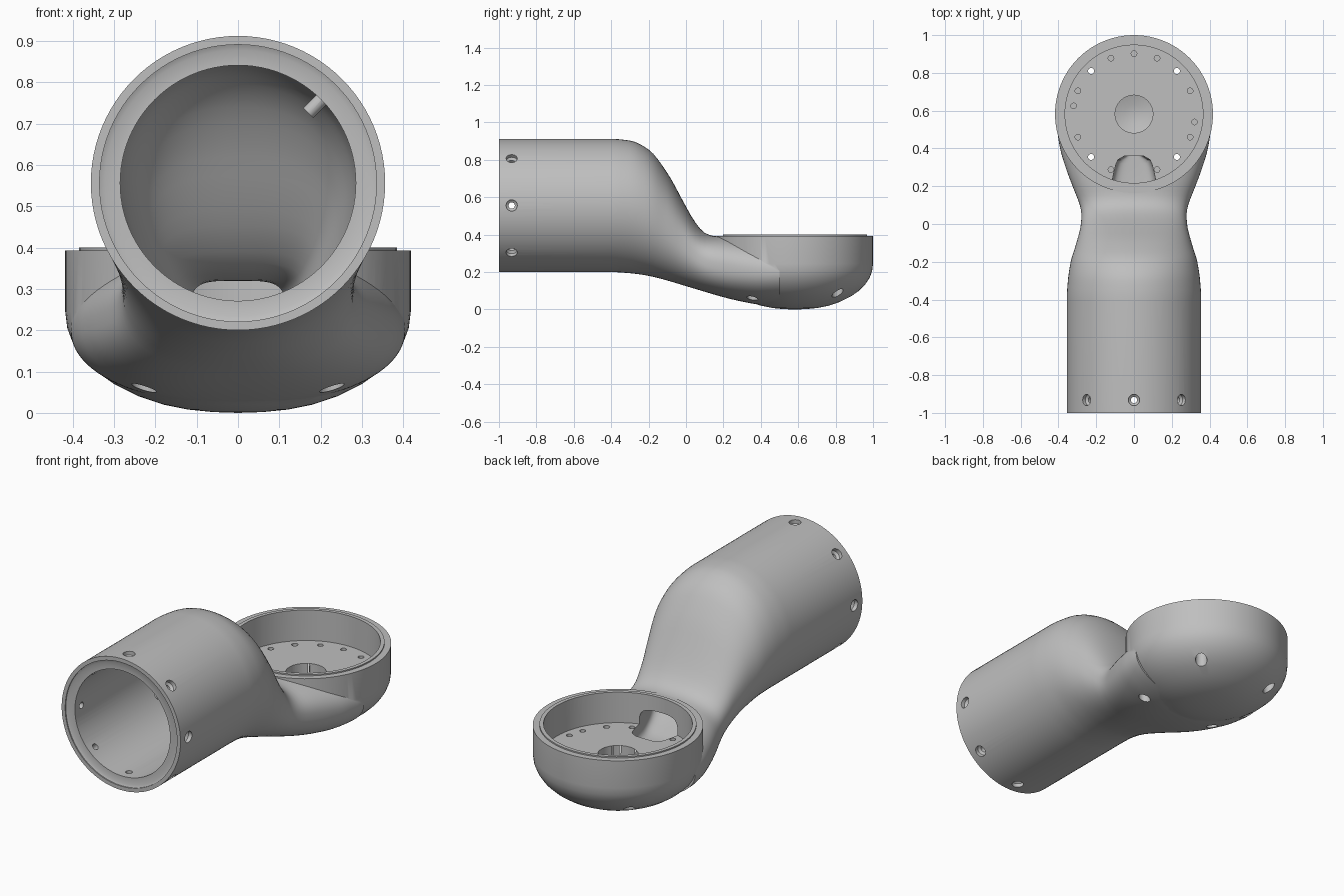
import bpy, bmesh, math
from mathutils import Matrix, Vector

if "Cube" in bpy.data.objects:
    bpy.data.objects.remove(bpy.data.objects["Cube"], do_unlink=True)

grey = bpy.data.materials.new("satin grey")
grey.use_nodes = True
colour = (0.52, 0.52, 0.52, 1)
grey.diffuse_color = colour
grey.node_tree.nodes["Principled BSDF"].inputs["Base Color"].default_value = colour

DISH_Y = 0.582
TUBE_Z = 0.556


def lathe(bm, profile, matrix=Matrix(), steps=96):
    """Closed solid turned about local z from (radius, height) points."""
    part = bmesh.new()
    verts = [part.verts.new((r, 0, z)) for r, z in profile]
    edges = [part.edges.new(pair) for pair in zip(verts, verts[1:])]
    bmesh.ops.spin(part, geom=verts + edges, cent=(0, 0, 0), axis=(0, 0, 1),
                   angle=math.tau, steps=steps)
    bmesh.ops.remove_doubles(part, verts=part.verts[:], dist=1e-5)
    part.transform(matrix)
    bmesh.ops.recalc_face_normals(part, faces=part.faces[:])
    mesh = bpy.data.meshes.new("turned")
    part.to_mesh(mesh)
    part.free()
    bm.from_mesh(mesh)
    bpy.data.meshes.remove(mesh)


def sample(rows, y):
    """Monotone cubic interpolation between section rows."""
    def slope(i, k):
        if i == 0 or i == len(rows) - 1:
            return 0
        a, b, c = rows[i - 1], rows[i], rows[i + 1]
        s, t = (b[k] - a[k]) / (b[0] - a[0]), (c[k] - b[k]) / (c[0] - b[0])
        return 0 if s * t <= 0 else 2 * s * t / (s + t)
    i = max(j for j in range(len(rows) - 1) if rows[j][0] <= y + 1e-9)
    a, b = rows[i], rows[i + 1]
    h = b[0] - a[0]
    t = (y - a[0]) / h
    return [a[k] * (1 + 2 * t) * (1 - t) ** 2 + b[k] * t * t * (3 - 2 * t)
            + h * (slope(i, k) * t * (1 - t) ** 2 - slope(i + 1, k) * t * t * (1 - t))
            for k in range(1, 5)]


def loft(bm, rows, step=0.025, sides=96):
    """Closed solid from rows of (y, top, bottom, half width, squareness)."""
    ys = [rows[0][0]]
    for a, b in zip(rows, rows[1:]):
        n = max(1, round((b[0] - a[0]) / step)) if b[0] - a[0] < 0.3 else 1
        ys += [a[0] + (b[0] - a[0]) * (j + 1) / n for j in range(n)]
    rings = []
    for y in ys:
        top, bottom, half, power = sample(rows, y)
        ring = []
        for j in range(sides):
            a = math.tau * j / sides
            c, s = math.cos(a), math.sin(a)
            x = half * math.copysign(abs(c) ** (2 / power), c)
            z = (top - bottom) / 2 * math.copysign(abs(s) ** (2 / power), s)
            ring.append(bm.verts.new((x, y, (top + bottom) / 2 + z)))
        rings.append(ring)
    for r, q in zip(rings, rings[1:]):
        for j in range(sides):
            k = (j + 1) % sides
            bm.faces.new((r[j], r[k], q[k], q[j]))
    bm.faces.new(rings[0])
    bm.faces.new(rings[-1])
    bmesh.ops.recalc_face_normals(bm, faces=bm.faces[:])


def make(name, build):
    bm = bmesh.new()
    build(bm)
    mesh = bpy.data.meshes.new(name)
    bm.to_mesh(mesh)
    bm.free()
    mesh.materials.append(grey)
    obj = bpy.data.objects.new(name, mesh)
    bpy.context.collection.objects.link(obj)
    return obj


def combine(target, tool, operation):
    mod = target.modifiers.new(tool.name, "BOOLEAN")
    mod.object, mod.operation, mod.solver = tool, operation, "EXACT"
    bpy.context.view_layer.objects.active = target
    bpy.ops.object.modifier_apply(modifier=mod.name)
    bpy.data.objects.remove(tool, do_unlink=True)


def at(x, y, z=0):
    return Matrix.Translation((x, y, z))


# Outer sleeve that sinks and narrows into the dish
outer = [(-1, .912, .2, .356, 2), (-.4, .912, .2, .356, 2),
         (-.3, .903, .194, .35, 2), (-.2, .855, .18, .335, 2.05),
         (-.1, .73, .155, .305, 2.15), (0, .55, .125, .281, 2.3),
         (.05, .465, .11, .278, 2.35), (.1, .41, .095, .287, 2.4),
         (.15, .392, .08, .305, 2.4), (.2, .39, .066, .325, 2.4),
         (.3, .388, .042, .362, 2.3), (.4, .387, .025, .391, 2.2),
         (.5, .386, .018, .405, 2.1)]
housing = make("arm_link_housing", lambda bm: loft(bm, outer))

# Round dish with a domed underside and a stepped rim
bowl = [(0, 0), (.06, .002), (.12, .008), (.18, .02), (.24, .04), (.3, .07),
        (.34, .098), (.375, .132), (.4, .17), (.413, .205), (.418, .245),
        (.418, .393), (.385, .393), (.385, .4), (0, .4)]
combine(housing, make("dish", lambda bm: lathe(bm, bowl, at(0, DISH_Y))), "UNION")

# Dish cavity
cavity = [(0, .235), (.365, .235), (.365, .5), (0, .5)]
combine(housing, make("dish_cavity", lambda bm: lathe(bm, cavity, at(0, DISH_Y))),
        "DIFFERENCE")

# Sleeve bore and cable passage down to the dish floor
inner = [(-1.05, .841, .271, .285, 2), (-.38, .841, .271, .285, 2),
         (-.28, .825, .266, .28, 2.05), (-.2, .77, .255, .268, 2.2),
         (-.12, .66, .237, .245, 2.5), (-.05, .53, .217, .216, 3),
         (.02, .42, .198, .182, 3.5), (.1, .345, .175, .15, 4),
         (.2, .32, .152, .122, 4), (.3, .318, .15, .1, 4),
         (.34, .317, .15, .085, 4), (.36, .316, .15, .05, 4)]
combine(housing, make("cable_passage", lambda bm: loft(bm, inner)), "DIFFERENCE")

# Shallow seat in the mouth of the sleeve
to_front = at(0, -1, TUBE_Z) @ Matrix.Rotation(-math.pi / 2, 4, "X")
seat = [(0, -.05), (.335, -.05), (.335, .006), (.322, .012), (0, .012)]
combine(housing, make("mouth_seat", lambda bm: lathe(bm, seat, to_front)), "DIFFERENCE")


# Dish floor holes: centre bore, blind pin holes, counterbored screw holes
def floor_holes(bm):
    bore = [(0, .045), (.05, .05), (.1, .065), (.1, .3), (0, .3)]
    lathe(bm, bore, at(0, DISH_Y), 48)
    pin = [(0, .18), (.015, .18), (.015, .3), (0, .3)]
    for x, y in [(0, .902), (-.32, .625), (.32, .54)]:
        lathe(bm, pin, at(x, y), 16)
    screw = [(0, -.05), (.03, -.05), (.03, .15), (.016, .15), (.016, .3), (0, .3)]
    for side in (-1, 1):
        for x, y in [(.122, .878), (.297, .705), (.297, .46), (.122, .288)]:
            lathe(bm, pin, at(side * x, y), 16)
        for y in (.81, .355):
            lathe(bm, screw, at(side * .227, y), 20)


combine(housing, make("floor_holes", floor_holes), "DIFFERENCE")


# Eight radial counterbored screw holes around the sleeve
def sleeve_holes(bm):
    screw = [(0, .24), (.017, .24), (.017, .325), (.03, .335), (.03, .42), (0, .42)]
    for i in range(8):
        spin = Matrix.Rotation(math.tau * i / 8, 4, "Y")
        lathe(bm, screw, at(0, -.932, TUBE_Z) @ spin, 20)


combine(housing, make("sleeve_holes", sleeve_holes), "DIFFERENCE")

# Smooth shading with crisp machined edges
bpy.ops.object.select_all(action="DESELECT")
housing.select_set(True)
bpy.context.view_layer.objects.active = housing
bpy.ops.object.shade_smooth_by_angle(angle=math.radians(32))
